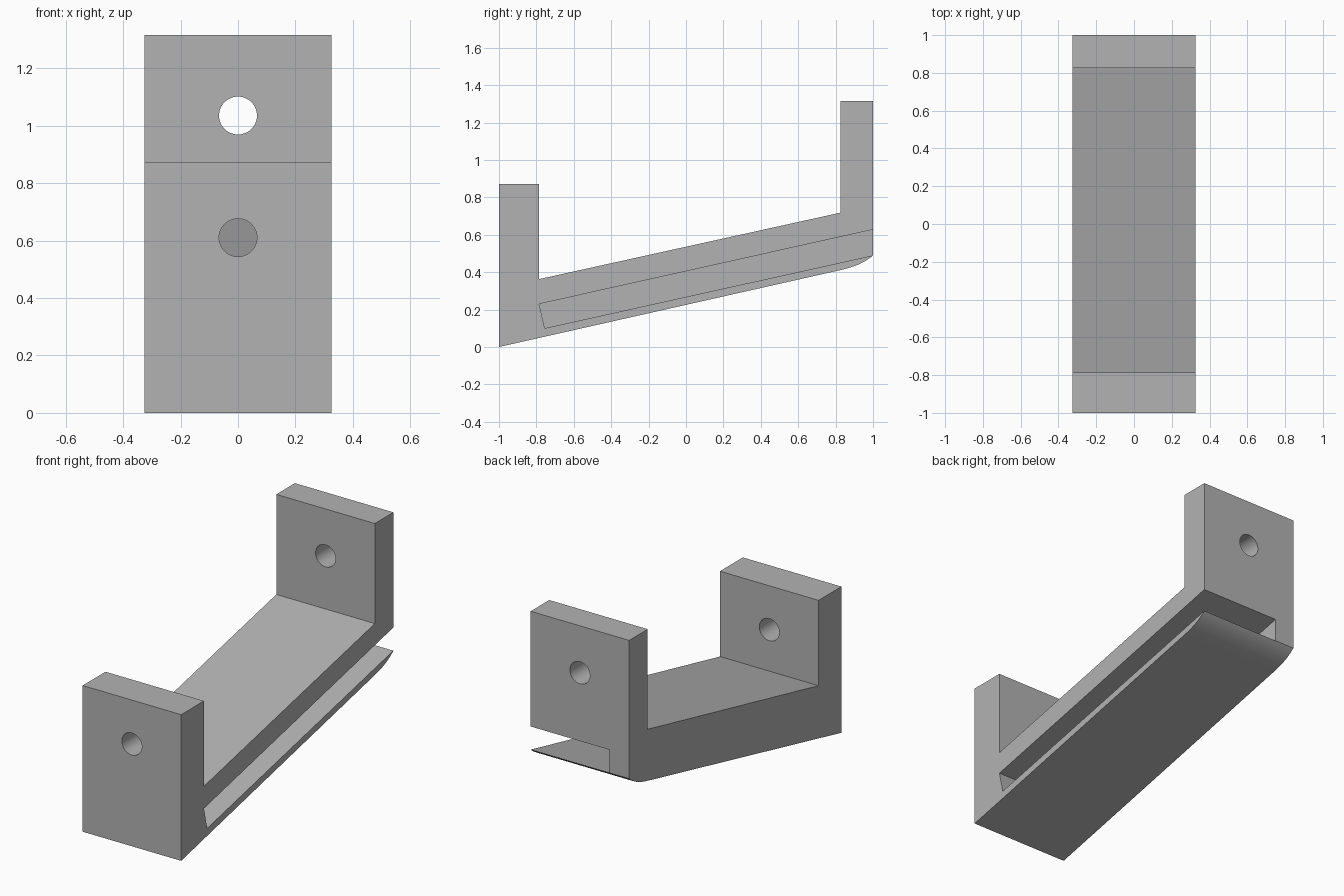
import bpy, bmesh, math
from mathutils import Matrix, Vector

cube = bpy.data.objects.get("Cube")
if cube:
    bpy.data.objects.remove(cube, do_unlink=True)

HALF = 0.325          # half width of the bracket
WALL = 0.13           # side wall left beside the slot
HOLE_R = 0.066

grey = bpy.data.materials.new("plain grey")
grey.use_nodes = True
grey.diffuse_color = (0.45, 0.45, 0.45, 1)
grey.node_tree.nodes["Principled BSDF"].inputs["Base Color"].default_value = (0.45, 0.45, 0.45, 1)


def make_object(name, bm):
    bmesh.ops.recalc_face_normals(bm, faces=bm.faces)
    mesh = bpy.data.meshes.new(name)
    bm.to_mesh(mesh)
    bm.free()
    mesh.materials.append(grey)
    obj = bpy.data.objects.new(name, mesh)
    bpy.context.collection.objects.link(obj)
    return obj


def extrude_profile(name, points, x0, x1):
    """Sweep a (y, z) outline along x."""
    bm = bmesh.new()
    face = bm.faces.new([bm.verts.new((x0, y, z)) for y, z in points])
    swept = bmesh.ops.extrude_face_region(bm, geom=[face])
    verts = [v for v in swept["geom"] if isinstance(v, bmesh.types.BMVert)]
    bmesh.ops.translate(bm, verts=verts, vec=(x1 - x0, 0, 0))
    return make_object(name, bm)


def drill(name, y, z):
    """Cylinder cutter along y."""
    bm = bmesh.new()
    place = Matrix.Translation((0, y, z)) @ Matrix.Rotation(math.pi / 2, 4, "X")
    bmesh.ops.create_cone(bm, cap_ends=True, segments=48, radius1=HOLE_R,
                          radius2=HOLE_R, depth=0.4, matrix=place)
    return make_object(name, bm)


# Rounded lower back edge, as a quadratic curve
start, bend, end = Vector((0.83, 0.412)), Vector((0.945, 0.438)), Vector((1, 0.49))
STEPS = 10
nose = []
for i in range(STEPS + 1):
    t = i / STEPS
    nose.append(tuple(start * (1 - t) ** 2 + bend * 2 * t * (1 - t) + end * t ** 2))

# Sloped bar with an upright plate at each end
outline = [(-1, 0)] + nose + [(1, 1.315), (0.825, 1.315), (0.825, 0.718),
                              (-0.785, 0.363), (-0.785, 0.872), (-1, 0.872)]
bracket = extrude_profile("bracket", outline, -HALF, HALF)

# Slot open to the left side and the back, and a bolt hole in each plate
slot = [(-0.785, 0.23), (-0.755, 0.10), (1.1, 0.512), (1.1, 0.65)]
cutters = [
    extrude_profile("slot_cutter", slot, WALL - HALF, HALF + 0.1),
    drill("front_hole_cutter", -0.9, 0.61),
    drill("back_hole_cutter", 0.91, 1.035),
]
for cutter in cutters:
    cutter.hide_render = True
    cutter.hide_viewport = True
    mod = bracket.modifiers.new(cutter.name, "BOOLEAN")
    mod.operation = "DIFFERENCE"
    mod.solver = "EXACT"
    mod.object = cutter

# Apply the cuts, then drop the cutters
bpy.context.view_layer.update()
cut = bpy.data.meshes.new_from_object(bracket.evaluated_get(bpy.context.evaluated_depsgraph_get()))
bracket.modifiers.clear()
bracket.data = cut
for cutter in cutters:
    bpy.data.objects.remove(cutter, do_unlink=True)

bpy.ops.object.select_all(action="DESELECT")
bracket.select_set(True)
bpy.context.view_layer.objects.active = bracket
bpy.ops.object.shade_smooth_by_angle(angle=math.radians(25))
